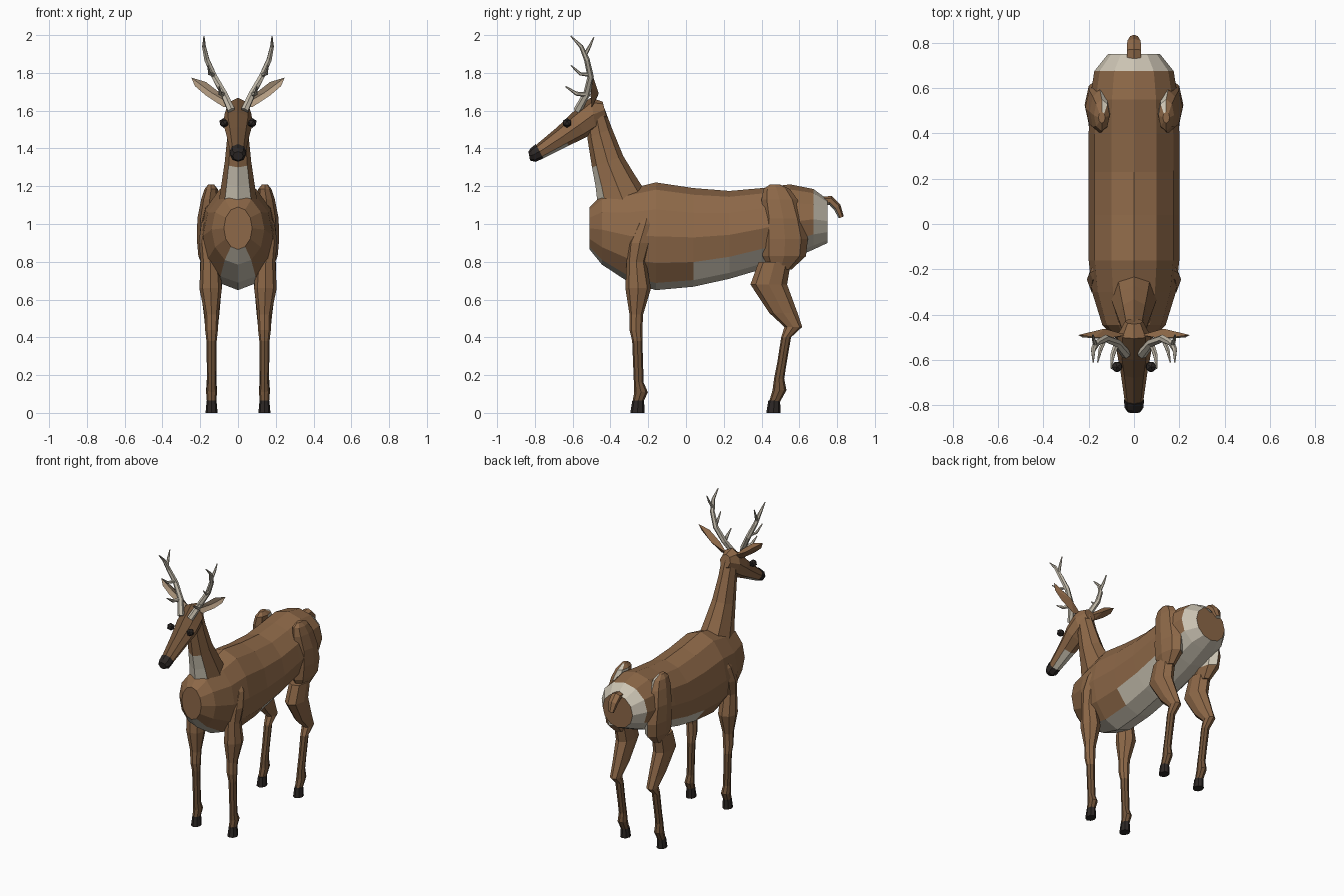
import bpy, bmesh
from math import sin, cos, pi, radians
from mathutils import Vector


def material(name, rgb):
    m = bpy.data.materials.new(name)
    m.diffuse_color = (*rgb, 1)
    return m


BROWN = material("brown coat", (0.27, 0.14, 0.065))
DARK = material("dark coat", (0.16, 0.085, 0.04))
PALE = material("pale fur", (0.6, 0.55, 0.45))
TAN = material("inner ear", (0.45, 0.33, 0.22))
BONE = material("antler bone", (0.55, 0.5, 0.41))
BLACK = material("hoof black", (0.025, 0.02, 0.018))


def finish(bm, name, mat=BROWN, paint=None, mirror=False):
    """Turn a bmesh into a flat-shaded object; paint(centre, normal) picks a material per face."""
    bmesh.ops.recalc_face_normals(bm, faces=bm.faces)
    bm.normal_update()
    mesh = bpy.data.meshes.new(name)
    mats = [mat]
    for f in bm.faces:
        m = (paint(f.calc_center_median(), f.normal) if paint else None) or mat
        if m not in mats:
            mats.append(m)
        f.material_index = mats.index(m)
    for m in mats:
        mesh.materials.append(m)
    bm.to_mesh(mesh)
    bm.free()
    ob = bpy.data.objects.new(name, mesh)
    bpy.context.collection.objects.link(ob)
    if mirror:
        ob.modifiers.new("other side", 'MIRROR').use_clip = False
    return ob


def skin(bm, loops):
    n = len(loops[0])
    for a, b in zip(loops, loops[1:]):
        for i in range(n):
            bm.faces.new((a[i], a[(i + 1) % n], b[(i + 1) % n], b[i]))
    bm.faces.new(loops[0])
    bm.faces.new(loops[-1])


def loft(name, rings, sides=8, **kw):
    """Rings: (x, y, z, half width in x, half depth, tilt of the depth axis in the yz plane)."""
    bm = bmesh.new()
    loops = []
    for x, y, z, hx, hv, tilt in rings:
        t = radians(tilt)
        loops.append([bm.verts.new((x + hx * sin(a), y + hv * cos(a) * cos(t), z + hv * cos(a) * sin(t)))
                      for a in (2 * pi * i / sides for i in range(sides))])
    skin(bm, loops)
    return finish(bm, name, **kw)


def tubes(name, paths, sides=6, **kw):
    """Tapered tubes along paths of (x, y, z, radius)."""
    bm = bmesh.new()
    for path in paths:
        pts = [Vector(p[:3]) for p in path]
        loops = []
        for i, p in enumerate(pts):
            d = (pts[min(i + 1, len(pts) - 1)] - pts[max(i - 1, 0)]).normalized()
            u = d.cross(Vector((1, 0, 0))).normalized()
            v = d.cross(u)
            loops.append([bm.verts.new(p + path[i][3] * (u * cos(a) + v * sin(a)))
                          for a in (2 * pi * k / sides for k in range(sides))])
        skin(bm, loops)
    return finish(bm, name, **kw)


# Trunk: (y, bottom, top, half width)
trunk = [(-0.51, 0.865, 1.09, 0.075), (-0.445, 0.785, 1.155, 0.14), (-0.3, 0.69, 1.185, 0.185),
         (-0.16, 0.65, 1.22, 0.2), (0.04, 0.668, 1.19, 0.2), (0.23, 0.71, 1.175, 0.2),
         (0.4, 0.76, 1.19, 0.2), (0.55, 0.81, 1.21, 0.195), (0.675, 0.865, 1.185, 0.175),
         (0.75, 0.9, 1.13, 0.115)]


def trunk_paint(c, n):
    if 0.68 < c.y < 0.745:
        return PALE
    if n.z < -0.45 and 0.04 < c.y < 0.7:
        return PALE
    if n.z < -0.5 and abs(c.x) < 0.06 and c.y < 0.1:
        return PALE


loft("body", [(0, y, (b + t) / 2, w, (t - b) / 2, 90) for y, b, t, w in trunk], 12, paint=trunk_paint)

# Neck with pale throat patch
loft("neck", [(0, -0.335, 1.13, 0.1, 0.135, 10), (0, -0.375, 1.23, 0.085, 0.108, 16),
              (0, -0.415, 1.33, 0.07, 0.088, 20), (0, -0.457, 1.48, 0.055, 0.07, 22),
              (0, -0.48, 1.6, 0.052, 0.05, 15)],
     paint=lambda c, n: PALE if n.y < -0.75 and c.z < 1.3 else None)


# Head, dark along the face and pale under the chin
def head_paint(c, n):
    if c.y < -0.66 and n.z < -0.4:
        return PALE
    if c.y < -0.54 and n.z > 0.5:
        return DARK


loft("head", [(0, -0.43, 1.605, 0.04, 0.045, 105), (0, -0.49, 1.58, 0.072, 0.09, 100),
              (0, -0.565, 1.525, 0.076, 0.075, 118), (0, -0.65, 1.465, 0.06, 0.058, 120),
              (0, -0.775, 1.383, 0.042, 0.04, 120)], paint=head_paint)
loft("nose", [(0, -0.775, 1.385, 0.044, 0.043, 118), (0, -0.81, 1.365, 0.042, 0.038, 110),
              (0, -0.83, 1.36, 0.028, 0.024, 100)], mat=BLACK)

# Eyes
bm = bmesh.new()
bmesh.ops.create_icosphere(bm, subdivisions=1, radius=0.026)
bmesh.ops.translate(bm, verts=bm.verts, vec=(0.075, -0.63, 1.535))
finish(bm, "eyes", BLACK, mirror=True)

# Ears: leaf outline with a cupped front and a bulged back
bm = bmesh.new()
rim = [bm.verts.new((x, y, z)) for x, y, z in
       [(0.03, -0.49, 1.63), (0.09, -0.5, 1.69), (0.17, -0.5, 1.752), (0.247, -0.49, 1.775),
        (0.228, -0.5, 1.73), (0.172, -0.505, 1.682), (0.075, -0.5, 1.618)]]
front = bm.verts.new((0.14, -0.49, 1.695))
back = bm.verts.new((0.13, -0.462, 1.69))
for i in range(len(rim)):
    a, b = rim[i], rim[(i + 1) % len(rim)]
    bm.faces.new((a, b, front))
    bm.faces.new((b, a, back))
finish(bm, "ears", paint=lambda c, n: TAN if n.y < 0 else None, mirror=True)

# Antlers: main beam and three tines
tubes("antlers", [
    [(0.035, -0.575, 1.6, 0.022), (0.075, -0.525, 1.69, 0.019), (0.125, -0.505, 1.78, 0.017),
     (0.165, -0.525, 1.87, 0.015), (0.18, -0.555, 1.94, 0.011), (0.18, -0.61, 1.995, 0.003)],
    [(0.075, -0.525, 1.685, 0.014), (0.095, -0.58, 1.69, 0.011), (0.1, -0.638, 1.728, 0.003)],
    [(0.13, -0.508, 1.79, 0.012), (0.15, -0.56, 1.795, 0.009), (0.16, -0.61, 1.84, 0.003)],
    [(0.17, -0.535, 1.895, 0.011), (0.178, -0.51, 1.94, 0.008), (0.182, -0.488, 1.988, 0.003)]],
    mat=BONE, mirror=True)


# Legs: rings of (x, y, z, half width, half depth)
def leg_paint(c, n):
    if c.z < 0.4:
        return DARK
    if c.z > 0.8 and c.y > 0.5 and n.x < -0.3 and n.y > 0.1:
        return PALE


def leg(name, rings):
    loft(name, [(*r, 0) for r in rings], 8, paint=leg_paint, mirror=True)


leg("front_legs", [(0.14, -0.257, 0.05, 0.024, 0.028), (0.14, -0.238, 0.11, 0.029, 0.036),
                   (0.14, -0.25, 0.16, 0.024, 0.026), (0.14, -0.258, 0.38, 0.027, 0.027),
                   (0.14, -0.265, 0.44, 0.034, 0.034), (0.14, -0.263, 0.52, 0.036, 0.036),
                   (0.145, -0.253, 0.66, 0.06, 0.068), (0.147, -0.263, 0.8, 0.05, 0.052),
                   (0.15, -0.245, 0.9, 0.058, 0.065), (0.15, -0.215, 1.0, 0.045, 0.045),
                   (0.14, -0.2, 1.06, 0.02, 0.02)])
leg("hind_legs", [(0.14, 0.465, 0.05, 0.024, 0.028), (0.14, 0.495, 0.12, 0.029, 0.037),
                  (0.14, 0.493, 0.18, 0.025, 0.027), (0.14, 0.507, 0.26, 0.025, 0.025),
                  (0.14, 0.53, 0.4, 0.027, 0.026), (0.14, 0.568, 0.455, 0.034, 0.047),
                  (0.14, 0.515, 0.53, 0.042, 0.075), (0.143, 0.438, 0.68, 0.058, 0.097),
                  (0.145, 0.47, 0.8, 0.055, 0.085)])
leg("thighs", [(0.145, 0.5, 0.76, 0.035, 0.06), (0.15, 0.52, 0.83, 0.06, 0.115),
               (0.155, 0.525, 0.92, 0.063, 0.12), (0.155, 0.515, 1.03, 0.06, 0.105),
               (0.15, 0.495, 1.13, 0.045, 0.095), (0.142, 0.48, 1.185, 0.035, 0.07),
               (0.142, 0.47, 1.21, 0.015, 0.025)])

# Hooves
for name, y in (("front_hooves", -0.257), ("hind_hooves", 0.463)):
    loft(name, [(0.14, y, 0, 0.032, 0.038, 0), (0.14, y + 0.004, 0.065, 0.026, 0.031, 0)],
         mat=BLACK, mirror=True)

# Tail, pale at the tip and beneath
loft("tail", [(0, 0.71, 1.12, 0.034, 0.024, 90), (0, 0.765, 1.125, 0.036, 0.024, 75),
              (0, 0.8, 1.09, 0.034, 0.022, 40), (0, 0.822, 1.035, 0.02, 0.014, 20)], 6,
     paint=lambda c, n: PALE if n.z < -0.4 or c.z < 1.04 else None)
